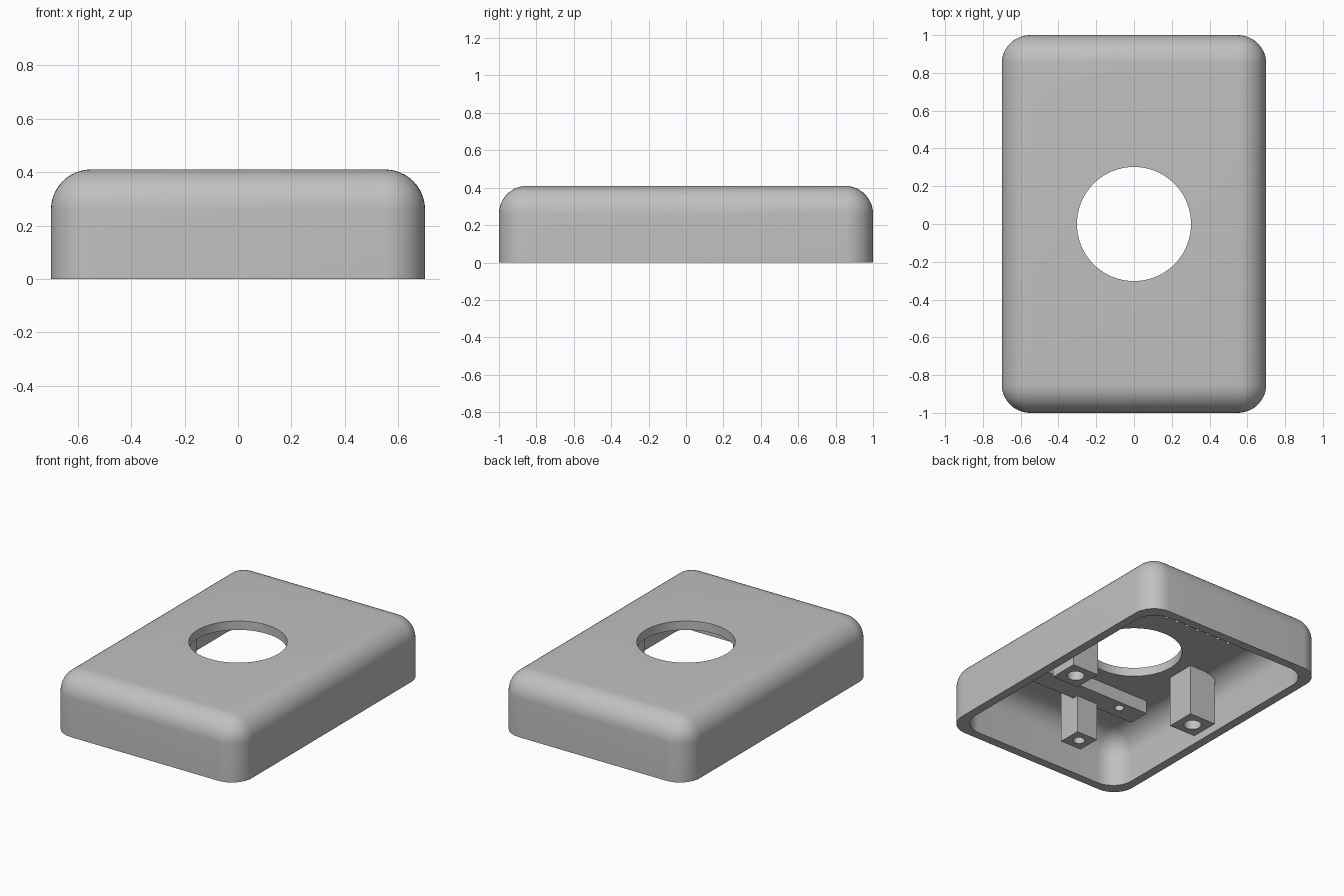
import bpy
import bmesh
from math import radians
from mathutils import Matrix

cube = bpy.data.objects.get("Cube")
if cube:
    bpy.data.objects.remove(cube, do_unlink=True)

# One grey plastic for everything
GREY = (0.53, 0.53, 0.53, 1)
plastic = bpy.data.materials.new("grey plastic")
plastic.use_nodes = True
plastic.diffuse_color = GREY
plastic.node_tree.nodes["Principled BSDF"].inputs["Base Color"].default_value = GREY

WIDTH, LENGTH, HEIGHT = 1.4, 2.0, 0.41
WALL, ROUND = 0.06, 0.15
CEILING = HEIGHT - WALL


def finish(name, bm):
    mesh = bpy.data.meshes.new(name)
    bm.to_mesh(mesh)
    bm.free()
    mesh.materials.append(plastic)
    obj = bpy.data.objects.new(name, mesh)
    bpy.context.collection.objects.link(obj)
    return obj


def box(name, x, y, z, rounding=0):
    """Box from (min, max) ranges; rounding softens the uprights and top edges."""
    bm = bmesh.new()
    size = [b - a for a, b in (x, y, z)]
    middle = [(a + b) / 2 for a, b in (x, y, z)]
    bmesh.ops.create_cube(bm, size=1, matrix=Matrix.Translation(middle) @ Matrix.Diagonal((*size, 1)))
    if rounding:
        edges = [e for e in bm.edges if max(v.co.z for v in e.verts) > middle[2]]
        bmesh.ops.bevel(bm, geom=edges, offset=rounding, segments=12, profile=0.5, affect='EDGES')
    return finish(name, bm)


def drills(name, centres, radius, z, sides=32):
    """Vertical cylinders, used as cutters."""
    bm = bmesh.new()
    for x, y in centres:
        bmesh.ops.create_cone(bm, cap_ends=True, segments=sides, radius1=radius, radius2=radius,
                              depth=z[1] - z[0], matrix=Matrix.Translation((x, y, sum(z) / 2)))
    return finish(name, bm)


def cut(obj, *cutters):
    """Subtract the cutters, bake the result and discard them."""
    for cutter in cutters:
        cutter.hide_render = True
        mod = obj.modifiers.new("cut", 'BOOLEAN')
        mod.operation, mod.solver, mod.object = 'DIFFERENCE', 'EXACT', cutter
    bpy.context.view_layer.update()
    baked = bpy.data.meshes.new_from_object(obj.evaluated_get(bpy.context.evaluated_depsgraph_get()))
    obj.modifiers.clear()
    obj.data = baked
    for cutter in cutters:
        bpy.data.objects.remove(cutter, do_unlink=True)


def centred(size):
    return (-size / 2, size / 2)


# Hollow rounded cover with a round opening and a row of small blind holes inside
cover = box("cover", centred(WIDTH), centred(LENGTH), (0, HEIGHT), ROUND)
cavity = box("cavity", centred(WIDTH - 2 * WALL), centred(LENGTH - 2 * WALL), (-0.3, CEILING), ROUND)
opening = drills("opening", [(0, 0)], 0.302, (0.2, 0.6), 96)
pin_row = [((i - 4.5) * 0.084, 0.47) for i in range(10)]
pins = drills("pin_holes", pin_row, 0.012, (0.3, CEILING + 0.03), 12)
cut(cover, cavity, opening, pins)
parts = [cover]

# Screw posts hanging from the ceiling: centre, half width, hole radius
POSTS = {"right_post": (-0.48, 0, 0.1, 0.055),
         "left_post": (0.48, 0, 0.1, 0.055),
         "front_post": (-0.06, -0.61, 0.08, 0.037)}
for name, (x, y, half, radius) in POSTS.items():
    post = box(name, (x - half, x + half), (y - half, y + half), (0, CEILING + 0.02))
    cut(post, drills("screw_hole", [(x, y)], radius, (-0.1, 0.28)))
    parts.append(post)

# Mounting bar across the ceiling
bar = box("mounting_bar", centred(0.91), (-0.57, -0.42), (0.26, CEILING + 0.02))
cut(bar, drills("bar_hole", [(-0.28, -0.48)], 0.03, (0.2, 0.34)))
parts.append(bar)

# Smooth curves, crisp corners
bpy.ops.object.select_all(action='DESELECT')
for part in parts:
    part.select_set(True)
bpy.context.view_layer.objects.active = cover
bpy.ops.object.shade_smooth_by_angle(angle=radians(35))
